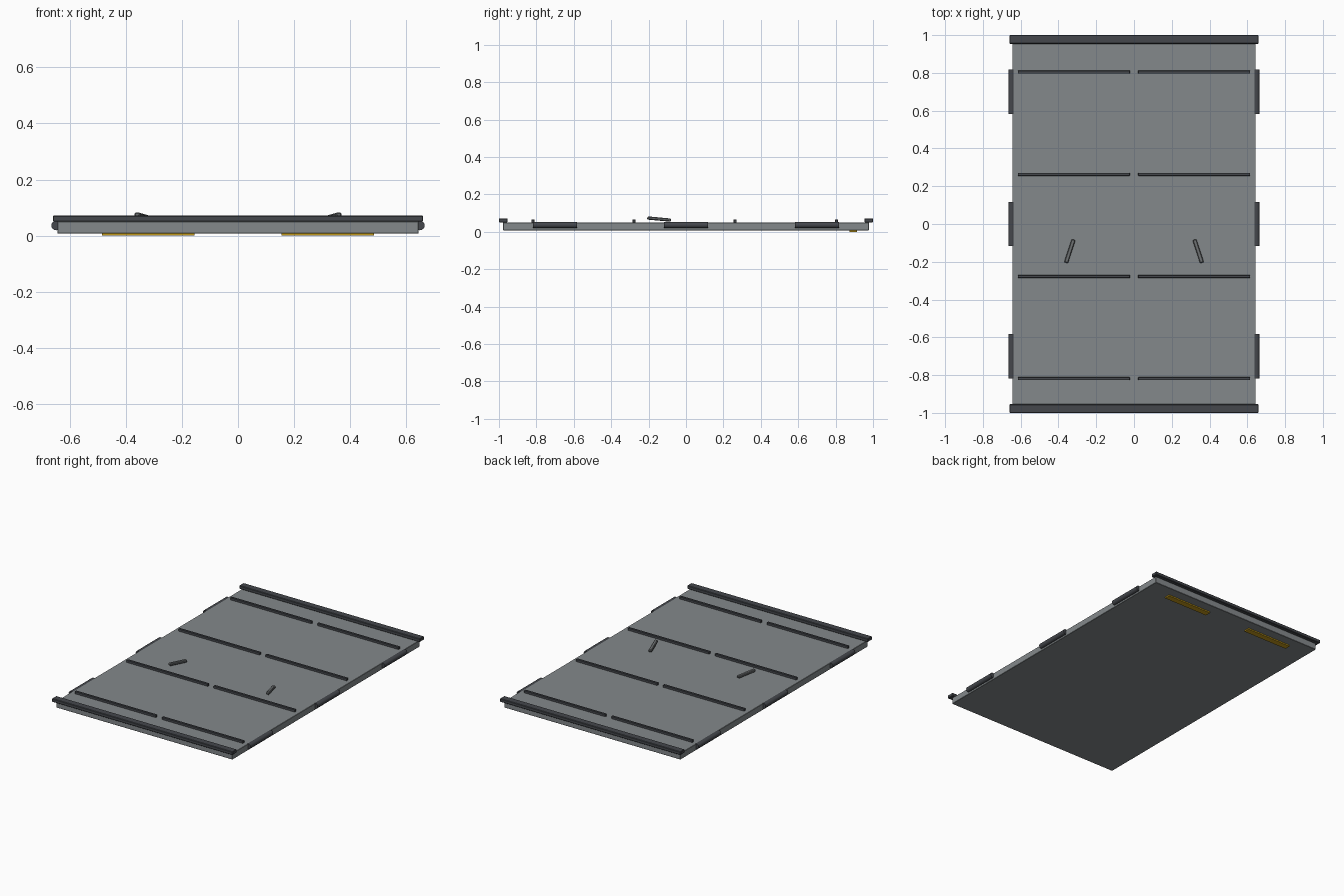
import bpy, bmesh, math
from mathutils import Matrix, Vector

cube = bpy.data.objects.get("Cube")
if cube:
    bpy.data.objects.remove(cube, do_unlink=True)


def material(name, r, g, b):
    m = bpy.data.materials.new(name)
    m.use_nodes = True
    m.diffuse_color = (r, g, b, 1)
    m.node_tree.nodes["Principled BSDF"].inputs["Base Color"].default_value = (r, g, b, 1)
    return m


panel_grey = material("panel grey", 0.23, 0.25, 0.26)
dark_steel = material("dark steel", 0.058, 0.063, 0.072)
handle_grey = material("handle grey", 0.15, 0.16, 0.165)
amber = material("amber", 0.54, 0.32, 0.01)


def finish(name, bm, mat):
    mesh = bpy.data.meshes.new(name)
    bm.to_mesh(mesh)
    bm.free()
    mesh.materials.append(mat)
    obj = bpy.data.objects.new(name, mesh)
    bpy.context.collection.objects.link(obj)
    return obj


def box(name, centre, size, mat, bevel=0.0):
    bm = bmesh.new()
    bmesh.ops.create_cube(bm, size=1, matrix=Matrix.Diagonal((*size, 1)))
    if bevel:
        bmesh.ops.bevel(bm, geom=bm.edges[:], offset=bevel, segments=1, affect='EDGES')
    obj = finish(name, bm, mat)
    obj.location = centre
    return obj


def barrel(name, centre, radius, length, mat):
    bm = bmesh.new()
    bmesh.ops.create_cone(bm, cap_ends=True, segments=16, radius1=radius,
                          radius2=radius, depth=length,
                          matrix=Matrix.Rotation(math.pi / 2, 4, 'X'))
    obj = finish(name, bm, mat)
    obj.location = centre
    bpy.ops.object.select_all(action='DESELECT')
    obj.select_set(True)
    bpy.context.view_layer.objects.active = obj
    bpy.ops.object.shade_smooth_by_angle(angle=math.radians(35))
    return obj


# Main slab
box("panel", (0, 0, 0.029), (1.288, 1.956, 0.042), panel_grey, 0.002)

# Raised rails across both ends
for end, y in (("front", -0.977), ("back", 0.977)):
    box(end + "_rail", (0, y, 0.061), (1.32, 0.046, 0.022), dark_steel, 0.003)

for side, s in (("left", 1), ("right", -1)):
    # Hinge barrels along the long edges
    for i in range(3):
        barrel(f"{side}_hinge_{i + 1}", (s * 0.648, (i - 1) * 0.70, 0.036),
               0.017, 0.235, dark_steel)

    # Thin ribs on top, split by the centre gap
    for i in range(4):
        box(f"{side}_rib_{i + 1}", (s * 0.318, -0.819 + i * 0.541, 0.057),
            (0.594, 0.016, 0.018), dark_steel, 0.002)

    # Splayed handles, lifted at the front end
    handle = box(side + "_handle", (s * 0.34, -0.144, 0.068), (0.021, 0.129, 0.017),
                 handle_grey, 0.004)
    handle.rotation_euler = (math.radians(-5), 0, math.radians(18 * s))

    # Coloured strips under the back end
    box(side + "_underside_strip", (s * 0.32, 0.895, 0.0045), (0.33, 0.04, 0.009), amber)
